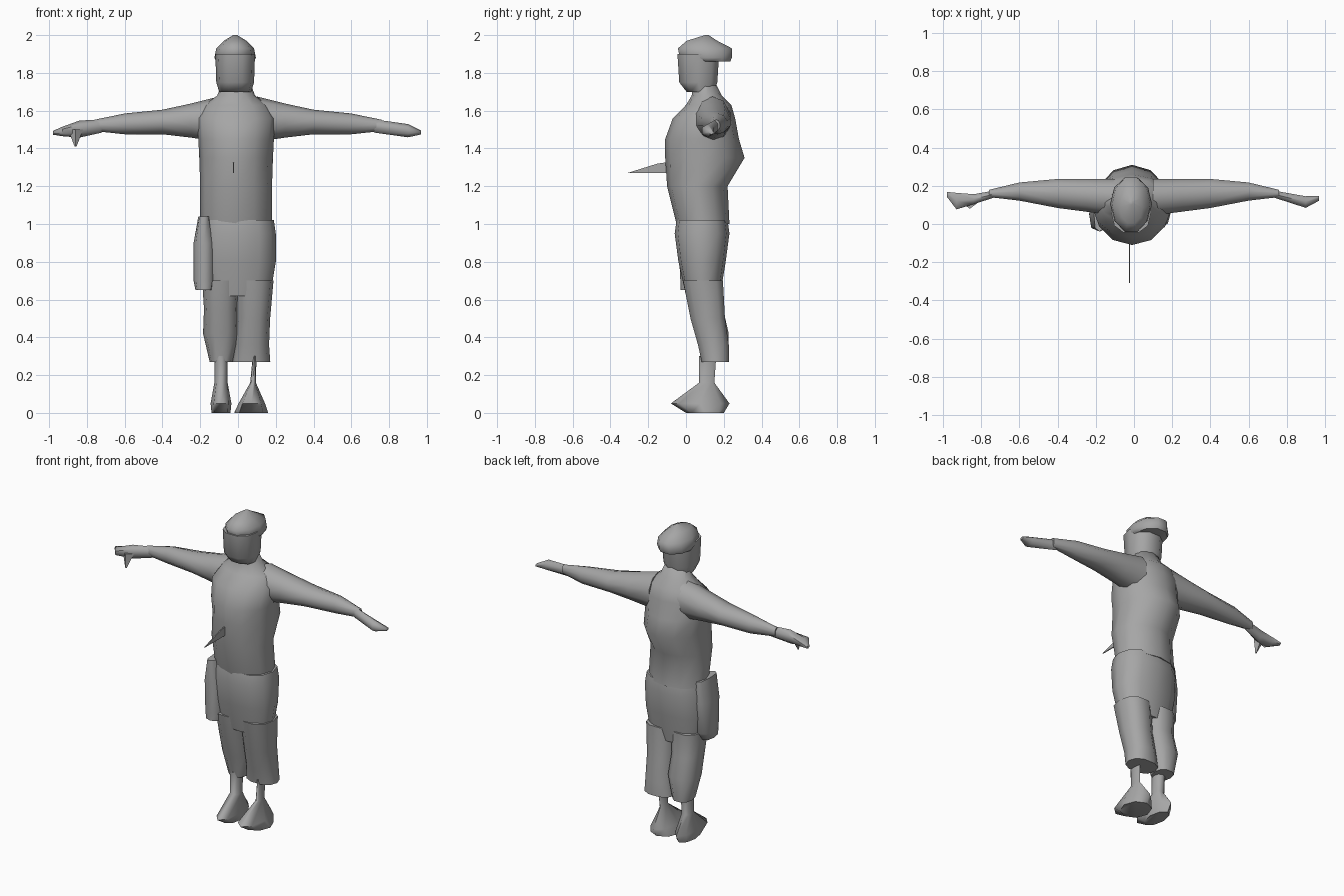
import bpy
import bmesh
import math

default_cube = bpy.data.objects.get("Cube")
if default_cube:
    bpy.data.objects.remove(default_cube, do_unlink=True)

# Single plain grey surface
grey = bpy.data.materials.new("plain grey")
grey.use_nodes = True
grey_value = (.38, .38, .38, 1)
grey.diffuse_color = grey_value
grey.node_tree.nodes["Principled BSDF"].inputs["Base Color"].default_value = grey_value


def finish(name, bm, smooth_angle):
    """Turn a bmesh into a named, shaded object."""
    bmesh.ops.recalc_face_normals(bm, faces=bm.faces)
    mesh = bpy.data.meshes.new(name)
    bm.to_mesh(mesh)
    bm.free()
    mesh.materials.append(grey)
    part = bpy.data.objects.new(name, mesh)
    bpy.context.collection.objects.link(part)
    bpy.ops.object.select_all(action="DESELECT")
    bpy.context.view_layer.objects.active = part
    part.select_set(True)
    bpy.ops.object.shade_smooth_by_angle(angle=math.radians(smooth_angle))


def squash(value, power):
    """Signed power that makes a ring rounder or boxier."""
    return math.copysign(abs(value) ** (2 / power), value)


def ring_point(angle, half_width, front, back, power):
    """Offset across the part and depth in y for one corner of a ring."""
    across = half_width * squash(math.cos(angle), power)
    depth = (front + back) / 2 + (back - front) / 2 * squash(math.sin(angle), power)
    return across, depth


def loft(name, rings, centre, lean=0, sides=10, power=2, direction="up"):
    """Skin rings of (distance, half width, front y, back y) along a line.

    The line runs up, left or right; its other coordinate is centre,
    drifting by lean for each unit of distance.
    """
    bm = bmesh.new()
    loops = []
    for distance, half_width, front, back in rings:
        middle = centre + lean * distance
        loop = []
        for i in range(sides):
            angle = math.tau * i / sides
            across, depth = ring_point(angle, half_width, front, back, power)
            if direction == "up":
                point = (middle + across, depth, distance)
            elif direction == "left":
                point = (distance, depth, middle + across)
            else:
                point = (-distance, depth, middle + across)
            loop.append(bm.verts.new(point))
        loops.append(loop)
    for lower, upper in zip(loops, loops[1:]):
        for i in range(sides):
            j = (i + 1) % sides
            bm.faces.new((lower[i], lower[j], upper[j], upper[i]))
    bm.faces.new(loops[0])
    bm.faces.new(loops[-1])
    finish(name, bm, smooth_angle=65)


# Shirt body with a humped back, closing into the neck
body_centre = -.01
loft("torso", [
    (1, .19, -.05, .23),
    (1.2, .19, -.1, .22),
    (1.35, .195, -.11, .31),
    (1.45, .2, -.11, .28),
    (1.56, .21, -.07, .26),
    (1.63, .17, 0, .24),
    (1.68, .1, .03, .19),
    (1.76, .07, .04, .15),
], body_centre, sides=12)

# Head with a soft cap that overhangs the back
head_centre = -.015
loft("head", [
    (1.7, .085, 0, .15),
    (1.75, .1, -.04, .17),
    (1.9, .105, -.05, .18),
], head_centre, power=2.4)
loft("cap", [
    (1.86, .1, 0, .24),
    (1.88, .11, -.04, .25),
    (1.93, .1, -.05, .25),
    (1.97, .06, 0, .17),
    (2, .01, .1, .12),
], head_centre)

# Outstretched sleeves and narrow hands
arm_rings = [
    (.1, .12, .04, .24),
    (.25, .09, .06, .24),
    (.4, .065, .08, .24),
    (.6, .055, .12, .22),
    (.76, .03, .14, .18),
]
fist_rings = [
    (.72, .035, .14, .18),
    (.9, .035, .08, .15),
    (.97, .01, .12, .15),
]
open_hand_rings = [
    (.72, .035, .14, .18),
    (.84, .045, .1, .16),
    (.93, .025, .07, .17),
    (.98, .01, .14, .17),
]
for side, hand_rings in (("left", fist_rings), ("right", open_hand_rings)):
    loft(side + "_arm", arm_rings, centre=1.56, lean=-.05, direction=side)
    loft(side + "_hand", hand_rings, centre=1.62, lean=-.14, sides=6, direction=side)

# Drooping thumb of the open hand
loft("right_thumb", [
    (1.41, .005, .08, .09),
    (1.5, .04, .08, .14),
], centre=-.86, sides=4)

# Baggy trousers: seat, then two legs ending in loose cuffs
loft("trouser_seat", [
    (.62, .17, 0, .18),
    (.8, .2, -.04, .21),
    (.95, .2, -.06, .23),
    (1.02, .19, -.05, .22),
], centre=0, sides=12, power=2.4)
loft("left_trouser_leg", [
    (.27, .1, .08, .23),
    (.36, .09, .06, .23),
    (.5, .09, .02, .21),
    (.7, .1, -.02, .2),
], centre=.06, lean=.04, power=2.4)
loft("right_trouser_leg", [
    (.27, .06, .08, .22),
    (.42, .095, .05, .23),
    (.55, .09, .01, .2),
    (.7, .1, -.02, .2),
], centre=-.09, power=2.4)

# Pouch hanging on the right hip
loft("hip_pouch", [
    (.65, .045, -.03, .1),
    (.7, .055, -.03, .13),
    (.9, .055, -.04, .15),
    (1.04, .03, -.04, .15),
], centre=-.18, sides=8, power=3)

# Feet that rise into slim ankles
loft("right_foot", [
    (0, .05, 0, .2),
    (.05, .055, -.08, .23),
    (.16, .035, .07, .15),
    (.3, .035, .07, .16),
], centre=-.09, sides=8)
loft("left_foot", [
    (0, .09, 0, .2),
    (.05, .07, -.08, .23),
    (.16, .015, .07, .15),
    (.3, .01, .07, .16),
], centre=.07, lean=.06, sides=8)

# Thin blade projecting from the belly
bm = bmesh.new()
outline = [(-.31, 1.27), (-.15, 1.32), (-.08, 1.33), (-.08, 1.27)]
blade = bm.faces.new([bm.verts.new((-.02, y, z)) for y, z in outline])
extruded = bmesh.ops.extrude_face_region(bm, geom=[blade])
for item in extruded["geom"]:
    if isinstance(item, bmesh.types.BMVert):
        item.co.x -= .006
finish("blade", bm, smooth_angle=30)
